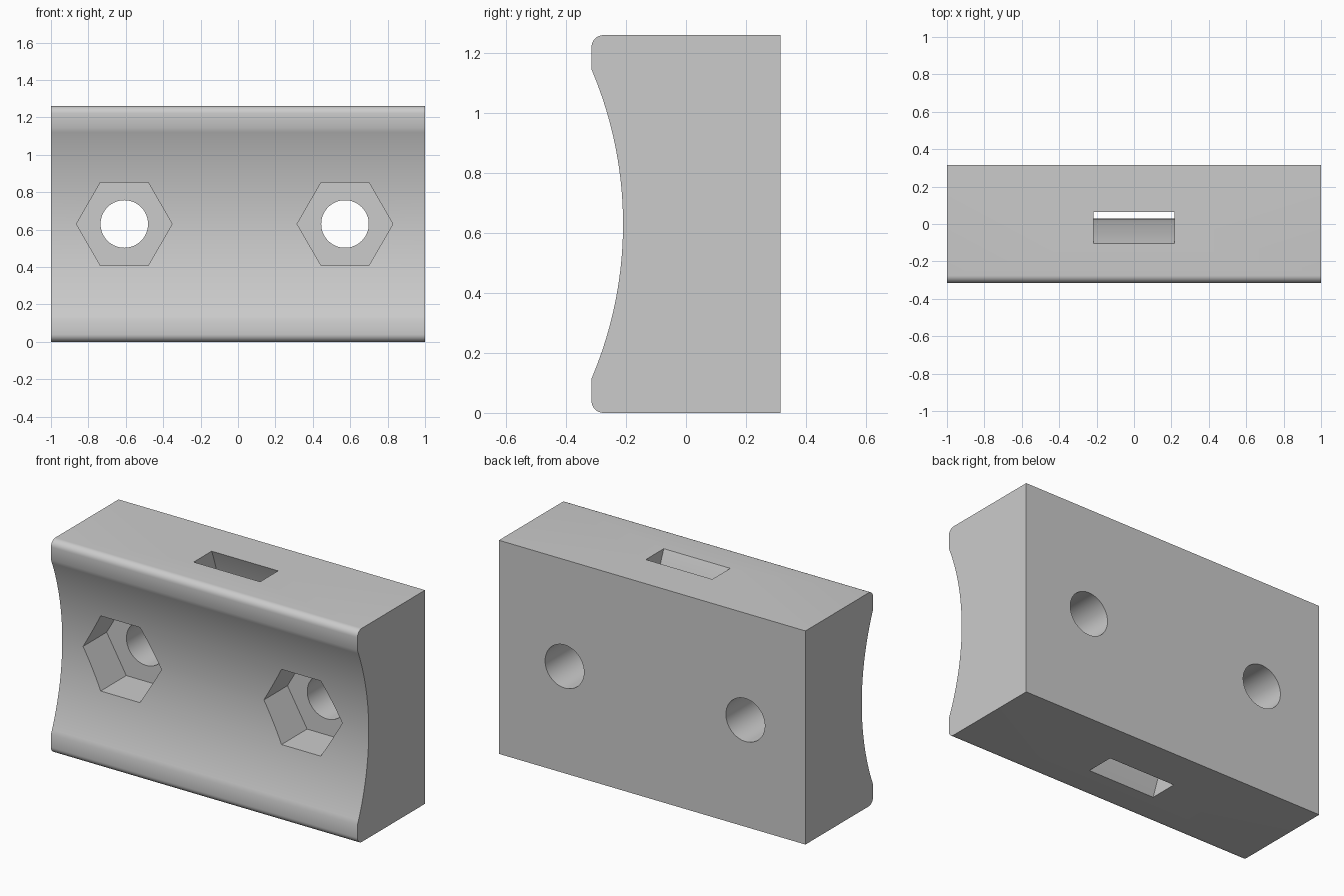
import bpy
import bmesh
from math import asin, cos, sin, pi, sqrt
from mathutils import Vector

if "Cube" in bpy.data.objects:
    bpy.data.objects.remove(bpy.data.objects["Cube"])

HEIGHT, FRONT, BACK = 1.26, -0.315, 0.315
MID = HEIGHT / 2
AXIS_Y = -1.526          # shared centre of the saddle and strap slot arcs
SADDLE_R = 1.316
CORNER_R = 0.04

grey = bpy.data.materials.new("plain grey")
grey.use_nodes = True
grey.diffuse_color = (0.6, 0.6, 0.6, 1)
grey.node_tree.nodes["Principled BSDF"].inputs["Base Color"].default_value = (0.6, 0.6, 0.6, 1)


def arc(cy, cz, radius, start, end, steps):
    """Points (y, z) on an arc, angles measured from +y towards +z."""
    angles = [start + (end - start) * i / steps for i in range(steps + 1)]
    return [(cy + radius * cos(a), cz + radius * sin(a)) for a in angles]


def prism(name, points, offset):
    """Extrude a closed loop of 3D points along an offset."""
    bm = bmesh.new()
    face = bm.faces.new([bm.verts.new(p) for p in points])
    moved = bmesh.ops.extrude_face_region(bm, geom=[face])["geom"]
    bmesh.ops.translate(bm, vec=Vector(offset),
                        verts=[v for v in moved if isinstance(v, bmesh.types.BMVert)])
    bmesh.ops.recalc_face_normals(bm, faces=bm.faces)
    mesh = bpy.data.meshes.new(name)
    bm.to_mesh(mesh)
    bm.free()
    obj = bpy.data.objects.new(name, mesh)
    bpy.context.collection.objects.link(obj)
    mesh.materials.append(grey)
    return obj


def side_profile(name, profile, half_width):
    return prism(name, [(-half_width, y, z) for y, z in profile], (2 * half_width, 0, 0))


def bore(name, x, radius, sides, y0, y1):
    ring = [(x + radius * cos(2 * pi * i / sides), y0, MID + radius * sin(2 * pi * i / sides))
            for i in range(sides)]
    return prism(name, ring, (0, y1 - y0, 0))


# Block with a concave saddle front and rounded front edges
spread = asin(0.515 / SADDLE_R)
profile = [(BACK, 0), (BACK, HEIGHT)]
profile += arc(FRONT + CORNER_R, HEIGHT - CORNER_R, CORNER_R, pi / 2, pi, 8)
profile += arc(AXIS_Y, MID, SADDLE_R, spread, -spread, 40)
profile += arc(FRONT + CORNER_R, CORNER_R, CORNER_R, pi, 1.5 * pi, 8)
block = side_profile("clamp_block", profile, 1.0)

# Curved strap slot running from top to bottom
inner, outer = 1.556, 1.711
reach = MID + 0.05
slot = arc(AXIS_Y, MID, inner, -asin(reach / inner), asin(reach / inner), 40)
slot += arc(AXIS_Y, MID, outer, asin(reach / outer), -asin(reach / outer), 40)
cutters = [side_profile("strap_slot_cutter", slot, 0.217)]

# Bolt holes with hexagonal nut pockets
for side, x in (("right", -0.608), ("left", 0.572)):
    cutters.append(bore(side + "_nut_pocket_cutter", x, 0.256, 6, -0.5, 0.01))
    cutters.append(bore(side + "_bolt_hole_cutter", x, 0.127, 64, -0.1, 0.5))

bpy.context.view_layer.objects.active = block
for cutter in cutters:
    cut = block.modifiers.new(cutter.name, "BOOLEAN")
    cut.operation = "DIFFERENCE"
    cut.solver = "EXACT"
    cut.object = cutter
    bpy.ops.object.modifier_apply(modifier=cut.name)
    bpy.data.objects.remove(cutter)

# Smooth curves, crisp edges
bpy.ops.object.select_all(action="DESELECT")
block.select_set(True)
bpy.ops.object.shade_smooth_by_angle(angle=pi / 6)
